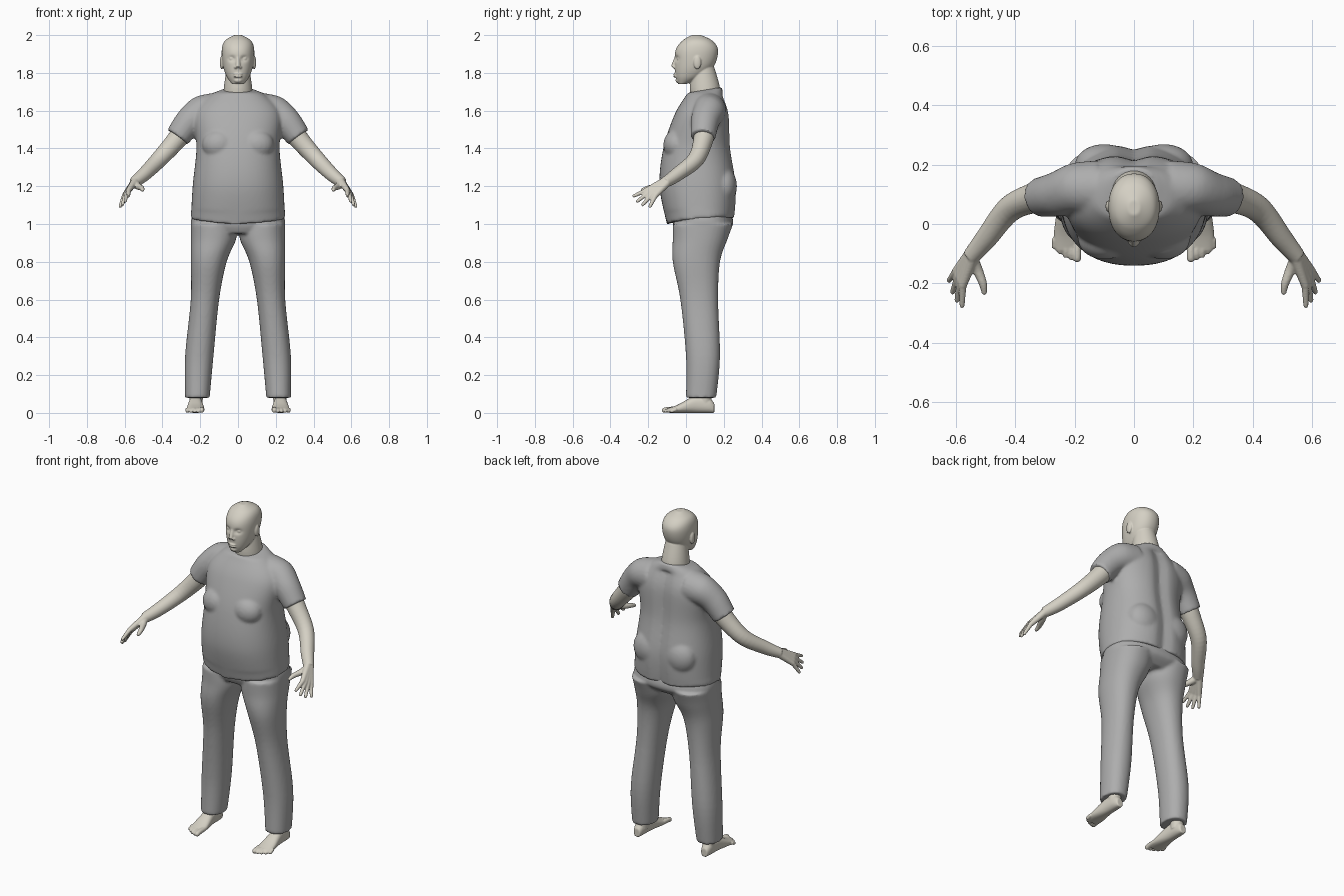
import bpy, bmesh, math
from mathutils import Vector, Matrix

cube = bpy.data.objects.get("Cube")
if cube:
    bpy.data.objects.remove(cube, do_unlink=True)


def material(name, red, green, blue):
    mat = bpy.data.materials.new(name)
    mat.use_nodes = True
    mat.diffuse_color = (red, green, blue, 1)
    mat.node_tree.nodes["Principled BSDF"].inputs["Base Color"].default_value = mat.diffuse_color
    return mat


skin = material("pale_skin", .66, .63, .55)
cloth = material("grey_cloth", .42, .42, .42)


# A section is a centre and two half-axes
def level_section(z, left, right, front, back, tilt=0):
    centre = Vector(((left + right) / 2, (front + back) / 2, z))
    return centre, Vector(((right - left) / 2, 0, 0)), Vector((0, (back - front) / 2, tilt))


def body_section(z, half_width, front, back, tilt=0):
    return level_section(z, -half_width, half_width, front, back, tilt)


def blend(before, start, end, after, t):
    # Smooth spline between start and end
    tangent_in = (end - before) / 2
    tangent_out = (after - start) / 2
    ease = t * t * (3 - 2 * t)
    return (start.lerp(end, ease) + tangent_in * t * (1 - t) ** 2
            - tangent_out * t * t * (1 - t))


def refine(sections, steps):
    last = len(sections) - 1
    for i in range(last):
        near = [sections[min(max(i + k, 0), last)] for k in (-1, 0, 1, 2)]
        for step in range(steps):
            yield [blend(*parts, step / steps) for parts in zip(*near)]
    yield sections[last]


def loft(bm, sections, power=2, sides=48, steps=6):
    def rounded(value):
        return math.copysign(abs(value) ** (2 / power), value)

    rings = []
    for centre, across, along in refine(sections, steps):
        angles = [math.tau * k / sides for k in range(sides)]
        rings.append([bm.verts.new(centre + across * rounded(math.cos(a)) + along * rounded(math.sin(a)))
                      for a in angles])
    for ring, following in zip(rings, rings[1:]):
        for k in range(sides):
            bm.faces.new((ring[k - 1], ring[k], following[k], following[k - 1]))
    bm.faces.new(rings[0])
    bm.faces.new(rings[-1])
    return [vert for ring in rings for vert in ring]


def tube(bm, points, start_radius, end_radius):
    points = [Vector(p) for p in points]
    reference = (points[-1] - points[0]).orthogonal()
    last = len(points) - 1
    sections = []
    for i, point in enumerate(points):
        direction = (points[min(i + 1, last)] - points[max(i - 1, 0)]).normalized()
        radius = start_radius + (end_radius - start_radius) * i / last
        across = direction.cross(reference).normalized() * radius
        sections.append((point, across, direction.cross(across)))
    loft(bm, sections, sides=24)


def ball(bm, centre, radii):
    matrix = Matrix.Translation(centre) @ Matrix.Diagonal((*radii, 1))
    bmesh.ops.create_uvsphere(bm, u_segments=24, v_segments=16, radius=1, matrix=matrix)


def digit(bm, points, start_radius, end_radius):
    # Finger or toe with a rounded tip
    tube(bm, points, start_radius, end_radius)
    ball(bm, points[-1], [end_radius] * 3)


def mirror(bm):
    copied = bmesh.ops.duplicate(bm, geom=bm.verts[:] + bm.edges[:] + bm.faces[:])["geom"]
    for item in copied:
        if isinstance(item, bmesh.types.BMVert):
            item.co.x *= -1


def bump(*offsets):
    return math.exp(-sum(offset * offset for offset in offsets))


# Fuse overlapping volumes into one smooth surface
def finish(bm, name, mat, voxel, smoothing):
    bmesh.ops.recalc_face_normals(bm, faces=bm.faces[:])
    mesh = bpy.data.meshes.new(name)
    bm.to_mesh(mesh)
    bm.free()
    mesh.materials.append(mat)
    part = bpy.data.objects.new(name, mesh)
    bpy.context.scene.collection.objects.link(part)
    fuse = part.modifiers.new("fuse", "REMESH")
    fuse.mode = "VOXEL"
    fuse.voxel_size = voxel
    fuse.use_smooth_shade = True
    soften = part.modifiers.new("soften", "SMOOTH")
    soften.iterations = smoothing


# Shirt: mirrored sleeves, chest and lower back, then the torso
bm = bmesh.new()
tube(bm, [(.12, .12, 1.6), (.2, .12, 1.59), (.26, .1, 1.54), (.32, .09, 1.46)], .095, .066)
ball(bm, (.1, -.05, 1.42), (.09, .07, .08))
ball(bm, (.1, .2, 1.2), (.1, .07, .1))
mirror(bm)
torso = [body_section(1.01, .25, -.1, .26, tilt=.015), body_section(1.2, .24, -.14, .27),
         body_section(1.4, .22, -.12, .24), body_section(1.58, .23, -.06, .23),
         body_section(1.68, .15, 0, .2), body_section(1.71, .08, .01, .19, tilt=.015)]
for vert in loft(bm, torso, power=2.3, sides=64, steps=9):
    if vert.co.y > .1 and vert.co.z < 1.68:  # hollow along the spine
        vert.co.y -= .02 * bump(vert.co.x / .04)
    if vert.co.z < 1.06:  # hem rises at the sides
        vert.co.z += .02 * abs(vert.co.x) / .25
finish(bm, "shirt", cloth, .009, 5)

# Trousers: mirrored legs joined by the hips
bm = bmesh.new()
leg = [level_section(1, .01, .25, -.07, .25), level_section(.92, .01, .25, -.07, .22),
       level_section(.8, .06, .25, -.07, .18), level_section(.6, .1, .25, -.03, .17),
       level_section(.3, .13, .28, 0, .18), level_section(.08, .15, .28, 0, .16)]
loft(bm, leg, power=2.2)
mirror(bm)
hips = [body_section(1.08, .23, -.07, .23), body_section(1, .25, -.07, .25),
        body_section(.95, .2, -.05, .2)]
loft(bm, hips, power=2.4)
finish(bm, "trousers", cloth, .009, 4)

# Arms: fingers fan out from the wrist through the palm
bm = bmesh.new()
wrist = Vector((.55, -.11, 1.22))
knuckles = Vector((.59, -.185, 1.165))
spread = Vector((.4, .77, -.5))
reach = Vector((.015, -.06, -.055))
tube(bm, [(.27, .1, 1.52), (.33, .09, 1.44), (.42, .05, 1.34), (.5, -.05, 1.26), wrist], .06, .029)
for finger in range(4):
    fan = finger / 1.5 - 1
    knuckle = knuckles + spread * fan * .03
    tip = knuckles + spread * fan * .055 + reach * (1 - fan * fan / 5)
    tube(bm, [wrist + spread * fan * .01, knuckle], .02, .014)
    digit(bm, [knuckle, tip], .013, .009)
digit(bm, [wrist, (.53, -.15, 1.2), (.51, -.2, 1.19), (.505, -.23, 1.18)], .022, .01)
mirror(bm)
finish(bm, "arms", skin, .0045, 4)


# Feet: a low loft from heel to ball, an ankle and five toes
def foot_section(y, half_width, height):
    return Vector((.225, y, height / 2)), Vector((half_width, 0, 0)), Vector((0, 0, height / 2))


bm = bmesh.new()
foot = [foot_section(.15, .02, .05), foot_section(.12, .03, .08), foot_section(.05, .035, .09),
        foot_section(-.04, .046, .045), foot_section(-.09, .04, .025)]
loft(bm, foot, power=2.3)
tube(bm, [(.222, .1, .15), (.222, .1, .04)], .04, .034)
for toe in range(5):
    radius = .01 if toe else .014
    x = .192 + .019 * toe
    y = toe * toe / 400 - .115
    digit(bm, [(x, -.05, .02), (x, y + .02, .018), (x, y, radius)], radius, radius)
mirror(bm)
finish(bm, "feet", skin, .004, 3)

# Head: mirrored eyes, nostrils and ears, then skull, neck, nose, lips and chin
bm = bmesh.new()
ball(bm, (.033, -.036, 1.875), (.014, .012, .01))
ball(bm, (.012, -.06, 1.83), (.009, .01, .008))
ball(bm, (.086, .06, 1.855), (.01, .02, .036))
mirror(bm)
skull = [body_section(1.74, .03, -.04, 0), body_section(1.78, .06, -.055, .09),
         body_section(1.84, .08, -.06, .15), body_section(1.92, .086, -.055, .17),
         body_section(1.97, .07, -.02, .14), body_section(2, .02, .03, .08)]
for vert in loft(bm, skull, power=2.15, sides=64, steps=9):
    if vert.co.y < 0:  # eye sockets
        vert.co.y += .014 * bump((abs(vert.co.x) - .032) / .018, (vert.co.z - 1.875) / .013)
neck = [body_section(1.64, .08, .03, .18), body_section(1.72, .075, .02, .18),
        body_section(1.83, .06, .03, .15)]
loft(bm, neck)
tube(bm, [(0, -.05, 1.885), (0, -.058, 1.86), (0, -.068, 1.83)], .009, .013)
for z in (1.781, 1.793):
    ball(bm, (0, -.054, z), (.024, .013, .006))
ball(bm, (0, -.038, 1.76), (.024, .018, .014))
finish(bm, "head", skin, .004, 3)
